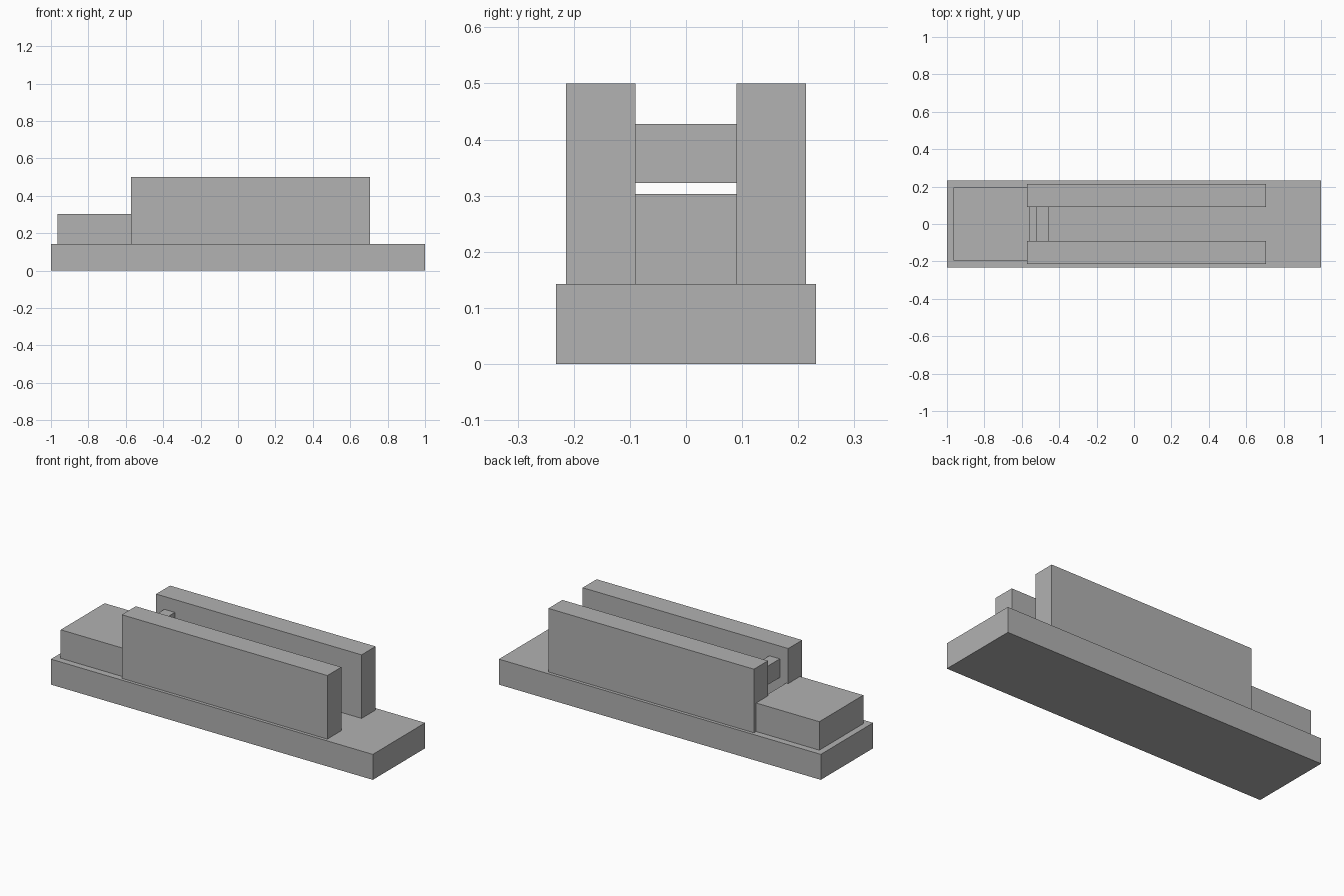
import bpy

# Remove only the default cube
default = bpy.data.objects.get("Cube")
if default:
    bpy.data.objects.remove(default, do_unlink=True)

GREY = (0.445, 0.445, 0.445, 1.0)
mat = bpy.data.materials.new("plain_grey")
mat.use_nodes = True
mat.diffuse_color = GREY
mat.node_tree.nodes["Principled BSDF"].inputs["Base Color"].default_value = GREY


def box(name, x, y, z):
    """Add a box spanning the given (low, high) range on each axis."""
    spans = (x, y, z)
    bpy.ops.mesh.primitive_cube_add(size=1, location=[(a + b) / 2 for a, b in spans])
    obj = bpy.context.object
    obj.name = name
    obj.scale = [b - a for a, b in spans]
    bpy.ops.object.transform_apply(location=False, rotation=False, scale=True)
    obj.data.materials.append(mat)
    return obj


base_top = 0.143
inner, outer = 0.09, 0.214

# Long base slab
box("base", (-1, 1), (-0.232, 0.232), (0, base_top))

# Low block at one end, running just between the walls
box("end_block", (-0.965, -0.56), (-0.195, 0.195), (base_top, 0.303))

# Pair of long parallel walls
box("back_wall", (-0.572, 0.705), (inner, outer), (base_top, 0.5))
box("front_wall", (-0.572, 0.705), (-outer, -inner), (base_top, 0.5))

# Short bar bridging the walls
box("cross_bar", (-0.52, -0.455), (-inner, inner), (0.323, 0.428))
